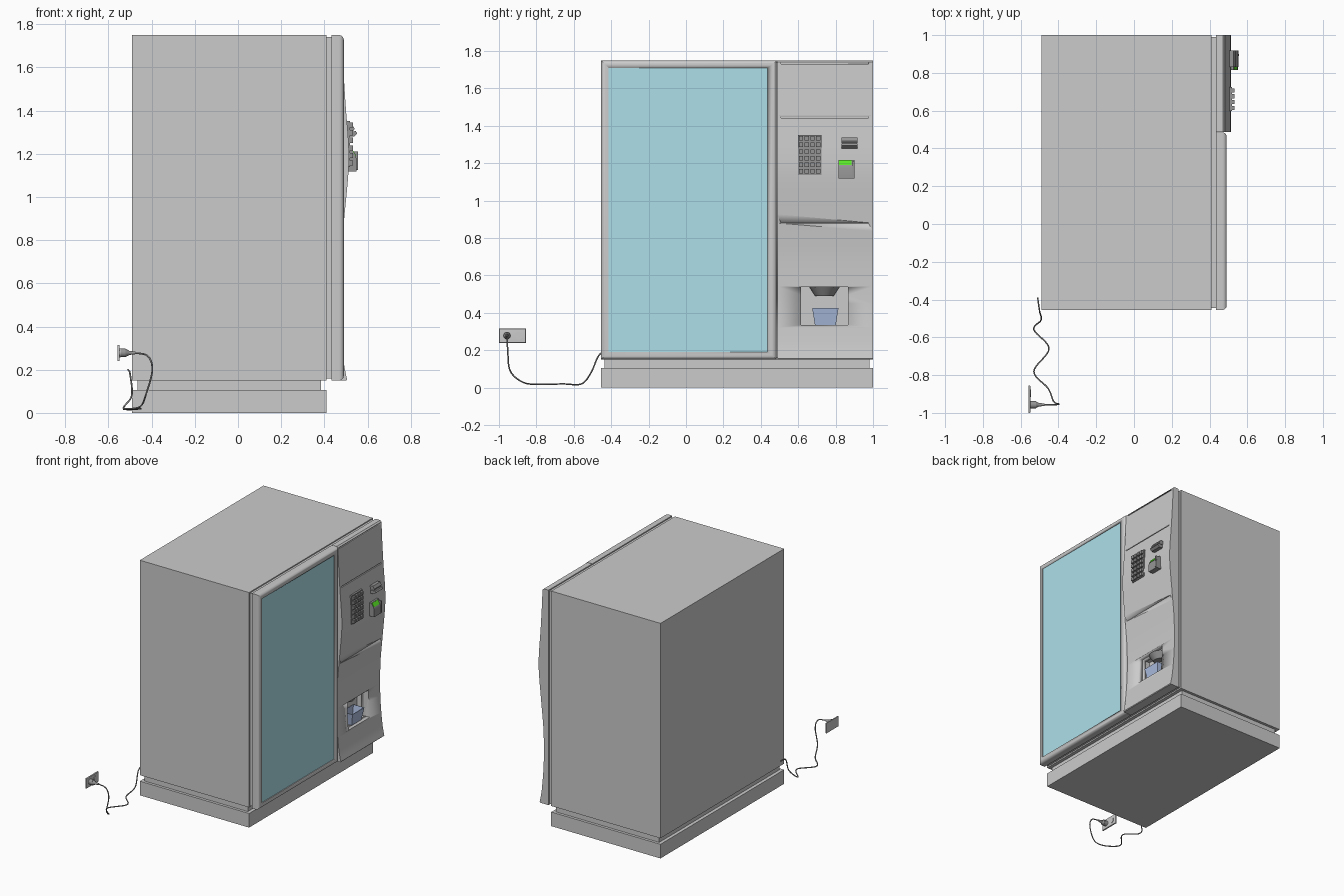
import bpy, bmesh, math
from mathutils import Matrix, Vector

if "Cube" in bpy.data.objects:
    bpy.data.objects.remove(bpy.data.objects["Cube"])


def material(name, rgb):
    m = bpy.data.materials.new(name)
    m.diffuse_color = (*rgb, 1)
    m.use_nodes = True
    m.node_tree.nodes["Principled BSDF"].inputs["Base Color"].default_value = m.diffuse_color
    return m


TEAL = material("teal_glass", (0.42, 0.74, 0.82))
GREEN = material("green_display", (0.1, 0.8, 0.02))
BLUE = material("blue_plastic", (0.42, 0.52, 0.75))
DARK = material("dark_plastic", (0.3, 0.3, 0.3))


def finish(name, bm, mat=None, smooth=True):
    bmesh.ops.recalc_face_normals(bm, faces=bm.faces)
    mesh = bpy.data.meshes.new(name)
    bm.to_mesh(mesh)
    bm.free()
    ob = bpy.data.objects.new(name, mesh)
    bpy.context.collection.objects.link(ob)
    if mat:
        mesh.materials.append(mat)
    if smooth:
        bpy.context.view_layer.objects.active = ob
        ob.select_set(True)
        bpy.ops.object.shade_smooth_by_angle(angle=math.radians(35))
        ob.select_set(False)
    return ob


def add_box(bm, x, y, z):
    c = Vector(((x[0] + x[1]) / 2, (y[0] + y[1]) / 2, (z[0] + z[1]) / 2))
    s = Matrix.Diagonal((x[1] - x[0], y[1] - y[0], z[1] - z[0], 1))
    return bmesh.ops.create_cube(bm, size=1, matrix=Matrix.Translation(c) @ s)["verts"]


def box(name, x, y, z, mat=None, round_front=0):
    bm = bmesh.new()
    add_box(bm, x, y, z)
    if round_front:
        edges = [e for e in bm.edges if all(v.co.x > x[1] - 1e-4 for v in e.verts)]
        bmesh.ops.bevel(bm, geom=edges, offset=round_front, segments=5,
                        profile=0.5, affect='EDGES')
    return finish(name, bm, mat)


def extrude_y(name, profile, y, mat=None):
    """Close an x-z profile and extrude it along y."""
    bm = bmesh.new()
    f = bm.faces.new([bm.verts.new((px, y[0], pz)) for px, pz in profile])
    new = bmesh.ops.extrude_face_region(bm, geom=[f])["geom"]
    bmesh.ops.translate(bm, vec=(0, y[1] - y[0], 0),
                        verts=[v for v in new if isinstance(v, bmesh.types.BMVert)])
    return finish(name, bm, mat)


def cut(ob, cutter):
    mod = ob.modifiers.new("cut", 'BOOLEAN')
    mod.object = cutter
    mod.solver = 'EXACT'
    bpy.context.view_layer.objects.active = ob
    bpy.ops.object.modifier_apply(modifier=mod.name)


def cones_x(name, sections, y, z, seg=20, mat=None):
    """Turned part along x: list of (x0, x1, r0, r1)."""
    bm = bmesh.new()
    for x0, x1, r0, r1 in sections:
        m = Matrix.Translation(((x0 + x1) / 2, y, z)) @ Matrix.Rotation(math.pi / 2, 4, 'Y')
        bmesh.ops.create_cone(bm, cap_ends=True, segments=seg, radius1=r0, radius2=r1,
                              depth=x1 - x0, matrix=m)
    return finish(name, bm, mat)


# Cabinet, recessed neck and plinth
cabinet = box("cabinet", (-0.49, 0.41), (-0.455, 1.0), (0.15, 1.75))
box("plinth_neck", (-0.465, 0.385), (-0.435, 0.98), (0.10, 0.155))
box("plinth", (-0.49, 0.41), (-0.455, 1.0), (0, 0.105))
seal = box("door_seal", (0.405, 0.437), (-0.445, 0.99), (0.16, 1.742))

# Glass door with rounded frame
frame = box("door_frame", (0.433, 0.49), (-0.455, 0.485), (0.15, 1.75), round_front=0.022)
pocket = box("glass_pocket", (0.478, 0.6), (-0.415, 0.437), (0.19, 1.71))
cut(frame, pocket)
box("door_glass", (0.46, 0.484), (-0.415, 0.437), (0.19, 1.71), TEAL)

# Wavy control panel, smoothed from a few key points
keys = [(0.482, 1.74), (0.488, 1.6), (0.499, 1.42), (0.512, 1.25), (0.512, 1.12),
        (0.49, 0.88), (0.473, 0.68), (0.472, 0.45), (0.488, 0.25), (0.505, 0.155)]


def spline(pts, n=5):
    out = []
    for i in range(len(pts) - 1):
        a, b, c, d = (Vector(pts[min(max(i + k, 0), len(pts) - 1)]) for k in (-1, 0, 1, 2))
        for t in (k / n for k in range(n)):
            out.append(0.5 * (2 * b + (c - a) * t + (2 * a - 5 * b + 4 * c - d) * t * t
                              + (3 * b - a - 3 * c + d) * t ** 3))
    return [tuple(p) for p in out] + [pts[-1]]


profile = [(0.433, 0.15), (0.433, 1.75), (0.472, 1.75)] + spline(keys) + [(0.501, 0.15)]
panel = extrude_y("control_panel", profile, (0.488, 1.0))

# Panel seams and vend opening
cutters = [pocket]
for px, pz, h in ((0.474, 1.735, 0.008), (0.489, 1.447, 0.008), (0.482, 0.88, 0.003)):
    cutters.append(box("seam_cutter", (px, 0.6), (0.508, 0.975), (pz - h / 2, pz + h / 2)))
    cut(panel, cutters[-1])
opening = box("vend_cutter", (0.375, 0.6), (0.615, 0.865), (0.335, 0.537))
cutters.append(opening)
for ob in (panel, seal, cabinet):
    cut(ob, opening)
for c in cutters:
    bpy.data.objects.remove(c, do_unlink=True)

# Vend spout: half cone under the opening's top
bm = bmesh.new()
bmesh.ops.create_cone(bm, cap_ends=True, segments=32, radius1=0.05, radius2=0.08, depth=0.046,
                      matrix=Matrix.Translation((0.378, 0.74, 0.514)))
bmesh.ops.bisect_plane(bm, geom=bm.verts[:] + bm.edges[:] + bm.faces[:], clear_inner=True,
                       plane_co=(0.376, 0, 0), plane_no=(1, 0, 0))
bmesh.ops.holes_fill(bm, edges=bm.edges[:])
finish("vend_spout", bm, DARK)

# Blue tapered open cup
bm = bmesh.new()
add_box(bm, (0.38, 0.47), (0.675, 0.815), (0.336, 0.425))
for v in bm.verts:
    if v.co.z < 0.38:
        v.co.y = 0.745 + (v.co.y - 0.745) * 0.8
        v.co.x = min(v.co.x, 0.455)
bmesh.ops.delete(bm, geom=[f for f in bm.faces if f.calc_center_median().z > 0.42],
                 context='FACES_ONLY')
cup = finish("vend_cup", bm, BLUE, smooth=False)
wall = cup.modifiers.new("wall", 'SOLIDIFY')
wall.thickness = 0.005

# Keypad plate and buttons
box("keypad_plate", (0.50, 0.518), (0.598, 0.724), (1.138, 1.352), DARK)
bm = bmesh.new()
for col in range(4):
    for row in range(6):
        y, z = 0.615 + col * 0.0307, 1.157 + row * 0.0352
        add_box(bm, (0.515, 0.532), (y - 0.011, y + 0.011), (z - 0.012, z + 0.012))
finish("keypad_buttons", bm, DARK, smooth=False)

# Coin slot: wedge hood with a lower lip
extrude_y("coin_slot_hood", [(0.50, 1.307), (0.536, 1.307), (0.54, 1.318), (0.528, 1.337),
                             (0.50, 1.337)], (0.832, 0.918), DARK)
extrude_y("coin_slot_lip", [(0.50, 1.28), (0.537, 1.28), (0.553, 1.294), (0.546, 1.305),
                            (0.50, 1.302)], (0.832, 0.918), DARK)
box("coin_slot_core", (0.50, 0.522), (0.838, 0.912), (1.285, 1.332), DARK)

# Card reader with green display
extrude_y("card_reader", [(0.50, 1.118), (0.55, 1.118), (0.55, 1.175), (0.545, 1.19),
                          (0.528, 1.218), (0.50, 1.218)], (0.815, 0.902), DARK)
extrude_y("card_display", [(0.54, 1.19), (0.5475, 1.191), (0.532, 1.217), (0.525, 1.214)],
          (0.818, 0.886), GREEN)
box("card_guide", (0.53, 0.555), (0.89, 0.9), (1.125, 1.212), DARK)

# Wall outlet and plug
box("outlet_plate", (-0.558, -0.548), (-1.0, -0.856), (0.24, 0.315), round_front=0.004)
for i, y in enumerate((-0.957, -0.896)):
    cones_x(f"outlet_socket_{i}", [(-0.55, -0.545, 0.021, 0.021)], y, 0.278)
cones_x("plug", [(-0.547, -0.52, 0.02, 0.02), (-0.52, -0.505, 0.018, 0.011),
                 (-0.505, -0.475, 0.01, 0.006)], -0.957, 0.278, mat=DARK)

# Power cord lying on the floor
path = [(-0.49, -0.957, 0.278), (-0.42, -0.956, 0.265), (-0.397, -0.953, 0.2),
        (-0.425, -0.94, 0.09), (-0.455, -0.87, 0.028), (-0.53, -0.78, 0.018),
        (-0.45, -0.66, 0.02), (-0.53, -0.56, 0.02), (-0.492, -0.508, 0.08),
        (-0.5, -0.46, 0.18), (-0.51, -0.39, 0.2)]
points = spline(path, 8)
curve = bpy.data.curves.new("power_cord", 'CURVE')
curve.dimensions = '3D'
curve.bevel_depth = 0.004
curve.bevel_resolution = 2
curve.use_fill_caps = True
line = curve.splines.new('POLY')
line.points.add(len(points) - 1)
for p, co in zip(line.points, points):
    p.co = (*co, 1)
curve.materials.append(DARK)
bpy.context.collection.objects.link(bpy.data.objects.new("power_cord", curve))
